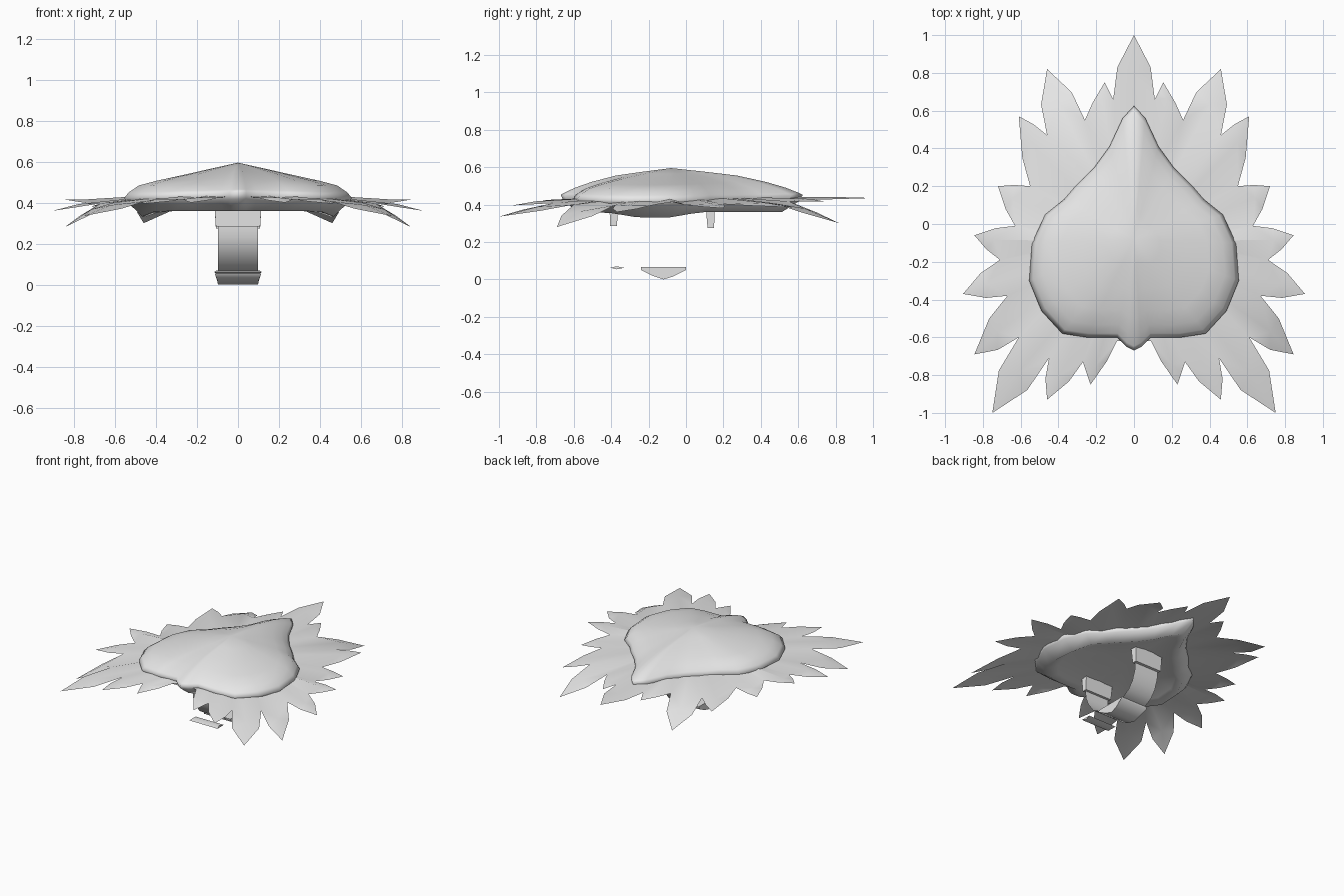
import bpy, bmesh, math
from mathutils import Vector

if "Cube" in bpy.data.objects:
    bpy.data.objects.remove(bpy.data.objects["Cube"])

grey = bpy.data.materials.new("pale_grey")
grey.diffuse_color = (0.8, 0.8, 0.8, 1)
grey.use_nodes = True
grey.node_tree.nodes["Principled BSDF"].inputs["Base Color"].default_value = grey.diffuse_color


def make(name, verts, faces, angle=40, recalc=True):
    me = bpy.data.meshes.new(name)
    me.from_pydata(verts, [], faces)
    me.materials.append(grey)
    bm = bmesh.new()
    bm.from_mesh(me)
    bmesh.ops.remove_doubles(bm, verts=bm.verts, dist=0.0005)
    if recalc:
        bmesh.ops.recalc_face_normals(bm, faces=bm.faces)
    bm.to_mesh(me)
    bm.free()
    ob = bpy.data.objects.new(name, me)
    bpy.context.collection.objects.link(ob)
    bpy.ops.object.select_all(action='DESELECT')
    ob.select_set(True)
    bpy.context.view_layer.objects.active = ob
    bpy.ops.object.shade_smooth_by_angle(angle=math.radians(angle))
    return ob


# Shield body: stacked scaled copies of a heart-like outline
half = [(0, .625), (.06, .56), (.13, .41), (.21, .30), (.31, .20), (.37, .13),
        (.47, .05), (.54, -.10), (.555, -.30), (.49, -.46), (.38, -.58),
        (.25, -.60), (.09, -.60), (.04, -.65), (0, -.67)]
outline = half + [(-x, y) for x, y in half[-2:0:-1]]
CY = -.08
# scale, height, lift towards the centre line, dip at the sides
rings = [(.25, .564, .012, 0), (.5, .533, .022, 0), (.72, .506, .015, 0),
         (.87, .484, .006, 0), (.96, .45, .015, 0), (1, .422, .03, 0),
         (.97, .402, .015, 0), (.84, .36, 0, .042), (.74, .372, 0, .02), (.4, .39, 0, 0)]
verts, faces, n = [], [], len(outline)
for s, z, lift, dip in rings:
    for x, y in outline:
        side = abs(x) / .555
        drop = dip * max(0, side - .6) / .4 * max(0, 1 - abs(y + .18) / .35)
        verts.append((x * s, CY + (y - CY) * s, z + lift * (1 - side) - drop))
for r in range(len(rings) - 1):
    for i in range(n):
        j = (i + 1) % n
        faces.append((r * n + i, r * n + j, r * n + n + j, r * n + n + i))
top, low, last = len(verts), len(verts) + 1, (len(rings) - 1) * n
verts += [(0, CY, .595), (0, CY, .39)]
for i in range(n):
    j = (i + 1) % n
    faces += [(top, j, i), (low, last + i, last + j)]
make("shield_body", verts, faces, 85)

# Spiky trim: each spike is a thin creased sheet between two valleys
valleys = [(.11, .66), (.26, .55), (.46, .47), (.55, .20), (.63, -.01), (.71, -.19),
           (.67, -.38), (.61, -.60), (.45, -.71), (.27, -.73), (.09, -.62)]
tips = [(.155, .75, .415), (.46, .82, .30), (.61, .57, .385), (.72, .20, .38),
        (.845, -.06, .415), (.905, -.37, .36), (.845, -.69, .28), (.75, -1.0, .335),
        (.46, -.93, .395), (.23, -.85, .40)]
verts, faces = [], []


def inner(p, lift=0):
    return Vector((p.x * .45, CY + (p.y - CY) * .45, .435 + lift))


def spike(a, b, tip):
    """Two groups of triangles fan out on either side of the ridge."""
    a, b, tip = Vector(a), Vector(b), Vector(tip)
    centre = (a + b) / 2
    root = inner(centre, .008)
    ridge = centre.lerp(tip, .4) + Vector((0, 0, .012))
    for v, flip in ((a, False), (b, True)):
        mid = v.lerp(tip, .5)
        out = mid - centre.lerp(tip, .5)
        out.z = 0
        # long sides bulge, short ones stay straight
        mid += out.normalized() * max(0, (tip - v).length - .12) * .14
        k = len(verts)
        verts.extend([root, inner(v), v, mid, tip, ridge])
        for f in ((0, 1, 2), (0, 2, 5), (5, 2, 3), (5, 3, 4)):
            f = [k + q for q in f]
            faces.append(f if not flip else f[::-1])


def valley(p, side=1):
    return (p[0] * side, p[1], .43 - .05 * abs(p[0]))


for side in (1, -1):
    for a, b, t in zip(valleys, valleys[1:], tips):
        spike(valley(a, side), valley(b, side), (t[0] * side, t[1], t[2]))
spike(valley(valleys[0]), valley(valleys[0], -1), (0, 1.0, .435))
spike(valley(valleys[-1]), valley(valleys[-1], -1), (0, -.60, .43))
trim = make("spiky_trim", verts, faces, 30)
# the sheet faces upwards
if sum(p.normal.z * p.area for p in trim.data.polygons) < 0:
    trim.data.flip_normals()


def prism(name, section, widths, angle=30):
    """Closed (y, z) section spanning x, with its own half width at each point."""
    m = len(section)
    vs = [(s * w, y, z) for s in (-1, 1) for (y, z), w in zip(section, widths)]
    fs = [tuple(range(m)), tuple(range(2 * m - 1, m - 1, -1))]
    fs += [(i, (i + 1) % m, m + (i + 1) % m, m + i) for i in range(m)]
    return make(name, vs, fs, angle)


# Strap mounts under the shield
prism("front_strap_mount", [(-.41, .40), (-.36, .40), (-.37, .285), (-.405, .285)],
      [.115, .115, .108, .108])
prism("back_strap_mount", [(.105, .40), (.155, .40), (.15, .275), (.115, .275)],
      [.115, .115, .108, .108])

# Strap: a thin bent band hanging between the mounts
path = [(.13, .29), (.125, .22), (.10, .15), (.06, .10), (0, .065), (-.24, .065),
        (-.31, .10), (-.36, .17), (-.385, .23), (-.388, .29)]
vs = [(s * .098, y, z) for s in (-1, 1) for y, z in path]
m = len(path)
make("strap", vs, [(i, i + 1, m + i + 1, m + i) for i in range(m - 1)], 40)

# Grip pad and loose bar
prism("grip_pad", [(-.24, .067), (0, .067), (0, .05), (-.07, .015), (-.12, 0),
                   (-.18, .02), (-.24, .05)], [.105, .105, .112, .1, .098, .1, .112], 75)
prism("strap_bar", [(-.405, .062), (-.37, .07), (-.33, .062), (-.37, .054)],
      [.115, .106, .115, .106])
